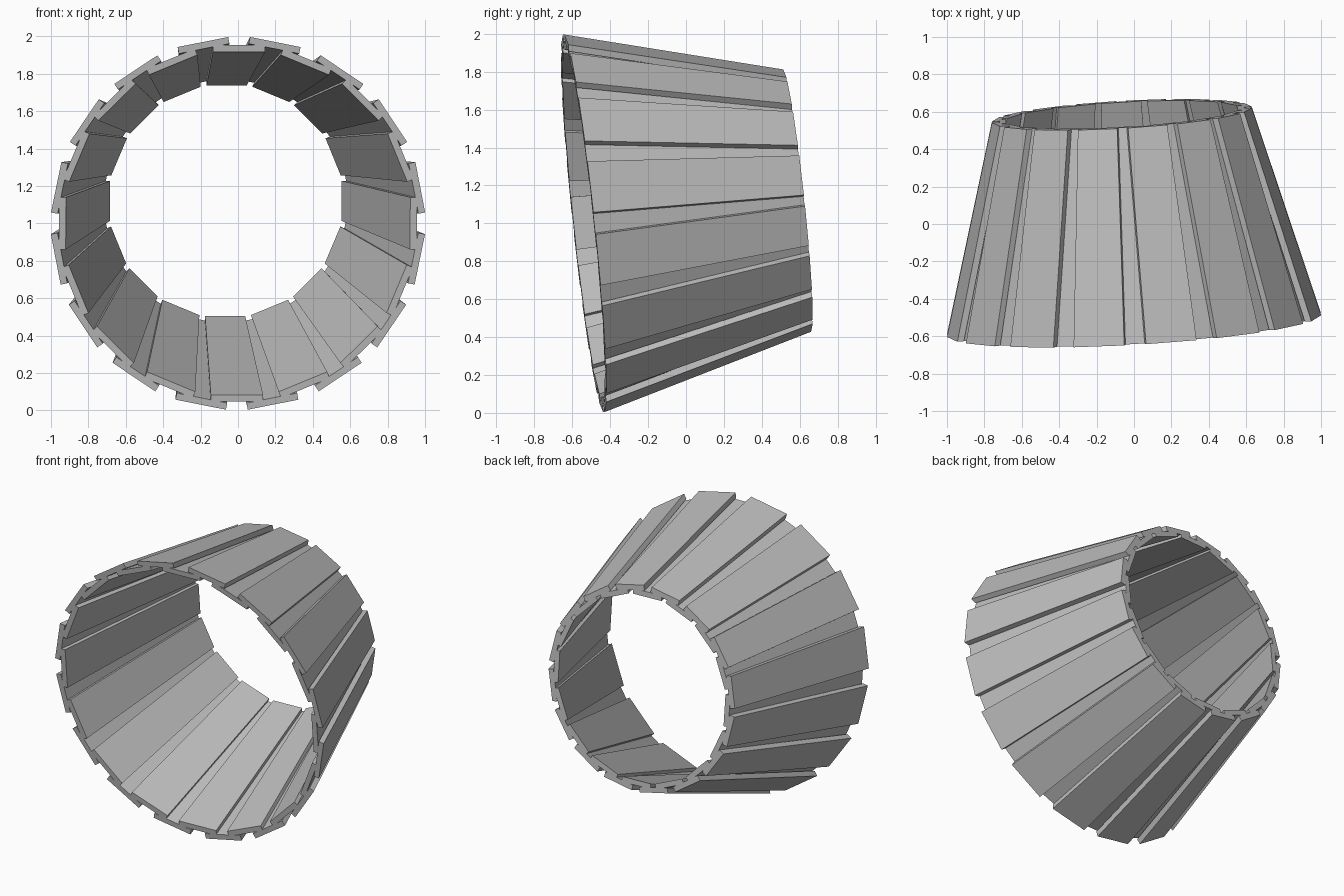
import bpy, math
from mathutils import Vector

if "Cube" in bpy.data.objects:
    bpy.data.objects.remove(bpy.data.objects["Cube"])

COUNT = 16
FRONT = Vector((0.0, -0.54, 1.0))       # centre of the wide ring
BACK = Vector((-0.065, 0.585, 1.12))    # centre of the narrow ring
THICK = 0.036

mat = bpy.data.materials.new("plain grey")
mat.diffuse_color = (0.5, 0.5, 0.5, 1)
mat.use_nodes = True
mat.node_tree.nodes["Principled BSDF"].inputs["Base Color"].default_value = mat.diffuse_color

# tilted frame of the cone
axis = (BACK - FRONT).normalized()
up = (Vector((0, 0, 1)) - axis * axis.z).normalized()
side = axis.cross(up)


def slat_ring(name, r_front, r_back, w_front, w_back, offset):
    """Ring of tapered slats; radii are those of the inner faces."""
    verts, faces = [], []
    for i in range(COUNT):
        a = math.tau * (i + offset) / COUNT
        out = up * math.cos(a) + side * math.sin(a)
        tan = side * math.cos(a) - up * math.sin(a)
        b = len(verts)
        for centre, r, w in ((FRONT, r_front, w_front), (BACK, r_back, w_back)):
            for s, t in ((-1, 0), (1, 0), (1, THICK), (-1, THICK)):
                verts.append(centre + out * (r + t) + tan * (s * w / 2))
        faces += [[b + k for k in f] for f in (
            (0, 1, 2, 3), (7, 6, 5, 4), (0, 4, 5, 1),
            (1, 5, 6, 2), (2, 6, 7, 3), (3, 7, 4, 0))]
    mesh = bpy.data.meshes.new(name)
    mesh.from_pydata(verts, [], faces)
    mesh.materials.append(mat)
    mesh.update()
    ob = bpy.data.objects.new(name, mesh)
    bpy.context.collection.objects.link(ob)
    # consistent outward normals
    bpy.context.view_layer.objects.active = ob
    ob.select_set(True)
    bpy.ops.object.mode_set(mode='EDIT')
    bpy.ops.mesh.select_all(action='SELECT')
    bpy.ops.mesh.normals_make_consistent(inside=False)
    bpy.ops.object.mode_set(mode='OBJECT')
    ob.select_set(False)


# inner slats, with outer slats covering the gaps between them
slat_ring("inner_slats", 0.922, 0.62, 0.28, 0.215, 0.0)
slat_ring("outer_slats", 0.958, 0.652, 0.276, 0.214, 0.5)
